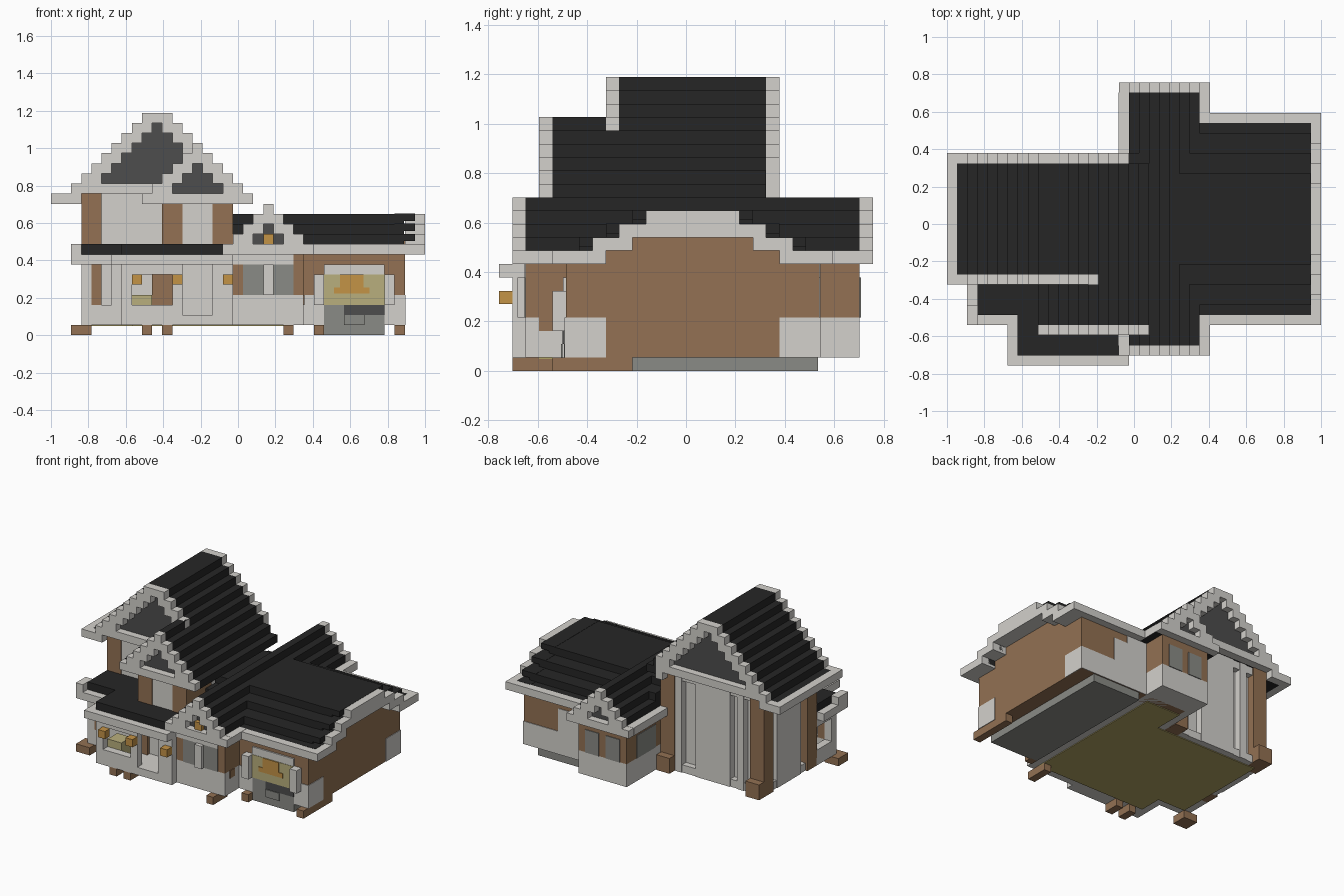
import bpy
import bmesh

old = bpy.data.objects.get("Cube")
if old:
    bpy.data.objects.remove(old, do_unlink=True)

# One block of the house grid, 37 blocks across the longest side
UNIT = 2 / 37


def material(name, code):
    values = [int(code[i:i + 2], 16) / 255 for i in range(0, 6, 2)]
    color = [(v / 12.92 if v < .04 else ((v + .055) / 1.055) ** 2.4) for v in values] + [1]
    mat = bpy.data.materials.new(name)
    mat.use_nodes = True
    mat.diffuse_color = color
    shader = mat.node_tree.nodes["Principled BSDF"]
    shader.inputs["Base Color"].default_value = color
    shader.inputs["Roughness"].default_value = .9
    return mat


white = material("pale plaster", "d3d1cc")
dark = material("roof charcoal", "262626")
slate = material("gable slate", "4d4d4d")
brown = material("timber brown", "937153")
gold = material("lantern gold", "c49346")
glass = material("amber glass", "b9af7d")
stone = material("stone grey", "8a8b86")
olive = material("olive floor", "b0a264")


# Builds one object from boxes given as (x pair, y pair, z pair) in blocks
def part(name, mat, *boxes):
    bm = bmesh.new()
    for xs, ys, zs in boxes:
        made = bmesh.ops.create_cube(bm, size=1)["verts"]
        for v in made:
            x, y, z = (p[0] if c < 0 else p[1] for p, c in zip((xs, ys, zs), v.co))
            v.co = ((x - 18.5) * UNIT, (y - 14) * UNIT, z * UNIT)
    mesh = bpy.data.meshes.new(name)
    bm.to_mesh(mesh)
    bm.free()
    mesh.materials.append(mat)
    obj = bpy.data.objects.new(name, mesh)
    bpy.context.collection.objects.link(obj)
    return obj


# Stepped roof with its ridge along y, and pale trim around slate gable ends;
# each end gives its outer y, its direction and how far right its trim may reach
def gable_roof(name, center, base, rows, front, back, ends):
    shell, trim, infill = [], [], []
    for step, half in enumerate(rows):
        zs = (base + step, base + step + 1)
        left, right = center - half, center + half
        inner = (left + 2, right - 2)
        shell.append(((left, right), (front + 1, back - 1), zs))
        solid = step == 0 or inner[1] <= inner[0]
        for outer, inward, limit in ends:
            ys = sorted((outer, outer + inward))
            for low, high in [(left, right)] if solid else [(left, inner[0]), (inner[1], right)]:
                if low < limit:
                    trim.append(((low, min(high, limit)), ys, zs))
            if not solid:
                face = outer + inward
                infill.append((inner, (face - .05, face + .05), zs))
    part(name + "_shell", dark, *shell)
    part(name + "_trim", white, *trim)
    part(name + "_gable_infill", slate, *infill)


# Tall block: roof, eaves and walls
ROOF = 14
gable_roof("tall_roof", 10.5, ROOF, [8.5 - n for n in range(8)], 8, 21,
           [(8, 1, 15), (21, -1, 18)])
part("tall_eave_shell", dark, ((1, 3), (9, 20), (13, ROOF)), ((17, 20), (9, 20), (13, ROOF)))
part("tall_eave_trim", white, ((0, 1), (8, 21), (13, ROOF)), ((17, 18), (20, 21), (13, ROOF)),
     *[((1, 3), ys, (13, ROOF)) for ys in ((8, 9), (20, 21))])
part("tall_core", white, ((4, 17.5), (9.2, 19), (1, ROOF)))
part("tall_corner_posts", brown,
     *[((3, 5), ys, (1, ROOF)) for ys in ((9, 11), (18, 20))],
     ((16, 18), (18, 20), (1, ROOF)),
     *[(xs, (20, 21), (1, 3)) for xs in ((3, 5), (16, 17.9))])
part("tall_back_boards", white,
     *[(xs, (18.5, 19.9), (1, ROOF)) for xs in ((6, 7), (8, 13), (15, 16))],
     *[((5, 16), (18.5, 19.8), zs) for zs in ((1, 2), (13, ROOF))])
part("tall_side_boards", white, ((3.2, 5), (12, 17), (1, ROOF)),
     ((3.3, 5), (11, 18), (1, 2)))

# Dormer on the front of the tall block
gable_roof("dormer_roof", 14.5, 13, [5.5 - n for n in range(6)], 3, 15, [(3, 1, 20)])
part("dormer_wall", white, ((12, 17), (4.1, 10), (8, 13)))
part("dormer_posts", brown, *[(xs, (4, 9.2), (8, 13)) for xs in ((11, 13), (16, 18))])

# Low porch roof
part("porch_roof_slab", white, ((2, 18), (4, 9), (7, 8)), ((6, 18), (0, 4), (7, 8)),
     ((2, 3), (4, 6), (8, 9)))
part("porch_roof_top", dark, ((3, 17), (5, 9.1), (8, 9)), ((7, 17), (1, 5), (8, 9)))

# Porch parapets, columns and headers, with a wider opening on the right
part("porch_base", white, ((3, 18), (5, 9.1), (1, 2)), ((7, 18), (1, 5), (1, 2)),
     ((7, 13), (1, 2), (2, 3)), ((3, 4), (5, 9), (2, 3)), ((3, 7), (5, 6), (2, 3)),
     ((7, 8), (2, 5), (2, 3)))
part("porch_columns", white, ((7, 8), (1, 2), (3, 7)), ((12, 13), (1, 2), (3, 7)),
     ((16, 18), (1, 2), (2, 7)),
     *[(xs, (5, 6), (3, 7)) for xs in ((3, 4), (6, 8))],
     ((7, 13), (1, 2), (6, 7)), ((7, 8), (2, 5), (6, 7)), ((3, 4), (6, 9), (6, 7)))
part("porch_inner_wall", white, ((8, 18), (5, 9), (2, 7)))
part("porch_inner_posts", brown, ((4, 5), (5, 6), (3, 7)), ((10, 12), (4.5, 5.2), (2, 7)))
part("porch_bench", glass, ((8, 10), (2, 4), (2, 4)))
part("porch_lanterns", gold, *[((x, x + 1), (0, 1), (5, 6)) for x in (8, 12, 17)])

# Entry and rear wing share one ridge
gable_roof("entry_roof", 21.5, 8, [4.5 - n for n in range(5)], 1, 28,
           [(1, 1, 26), (28, -1, 26)])
part("entry_eave_trim", white,
     *[(xs, ys, (8, 9.02)) for xs in ((16.97, 18), (25, 26.03)) for ys in ((2, 5), (24, 27))],
     ((16.97, 18), (20, 24), (8, 9.02)))
part("entry_gable_lantern", gold, ((21, 22), (1.4, 2), (9, 10)))
part("wing_wall_lower", white, ((18, 25), (2, 27), (1, 4)))
part("wing_wall_upper", brown, ((18, 25), (2, 27), (4, 8)))
part("entry_side_post", brown, ((24, 25.08), (3, 4), (3, 4)))
part("wing_side_window", stone, ((17.92, 18), (21, 25), (4, 7)))
for side, end in (("front", 2), ("back", 27)):
    part(side + "_wing_windows", stone,
         *[(xs, (end - .1, end + .1), (4, 7)) for xs in ((19, 21), (22, 24))])
part("entry_header", white, ((18, 24), (1.9, 2), (7, 8)))
part("entry_mullion", white, ((21, 22), (1.4, 2), (4, 7)))

# Long body: walls with pale lower corners
part("body_wall", brown, ((19, 35), (5, 24), (1, 8)),
     ((30, 35), (8, 21), (8, 9)), ((30, 35), (10, 19), (9, 10)))
part("body_lower_corners", white, ((25, 35.08), (4.92, 8), (1, 4)), ((25, 35.08), (21, 24.08), (1, 4)),
     ((25, 30), (23, 24.08), (4, 7)), ((25, 28), (23, 24.08), (7, 8)))

# Long body roof: stepped, with ridge along x; the shell laps over the trim
shell, trim = [], []
for step, (near, far) in enumerate(((4, 25), (7, 22), (9, 20), (11, 18))):
    zs = (8 + step, 9 + step)
    lap = (zs[0] + .3, zs[1] + .03)
    low_edge, high_edge = (near - 1, far + 1) if step else (near + 1, far - 1)
    spans = [(near, far)]
    if step < 2:
        depth = 4 - step
        spans = [(near, near + depth), (far - depth, far)]
    shell.append(((18, 34.9), (low_edge, high_edge), zs))
    for low, high in spans:
        trim.append(((35, 37), (low, high), zs))
        shell.append(((34, 36), (low_edge if low == near else low,
                                 high_edge if high == far else high), lap))
trim += [((25, 36), ys, (8, 9)) for ys in ((4, 5), (24, 25))]
part("body_roof_shell", dark, *shell)
part("body_roof_trim", white, *trim)

# Bay window with hearth below
part("bay_window_frame", white, ((26, 27), (4, 5), (3, 6)), ((33, 34), (4, 5), (3, 6)),
     ((27, 33), (4.8, 5), (6, 7)))
part("bay_window_glass", glass, ((27, 33), (4.75, 4.9), (3, 6)))
part("bay_window_lamp", gold, ((28, 31.5), (4.65, 4.75), (4.1, 4.7)),
     ((28.6, 30.9), (4.65, 4.75), (4.7, 6)))
part("hearth", stone, ((27, 33), (4.85, 5), (0, 3)))
part("hearth_opening", slate, ((29, 33), (4.75, 4.85), (2, 3)))
part("hearth_logs", stone, ((29, 31), (4.65, 4.75), (1, 2)))

# Foundations, floor and timber feet
part("foundation", stone, ((26, 33), (5, 23.9), (0, 1)))
part("floor", olive, ((4, 24), (6, 19), (.9, 1)), ((8, 24), (3, 6), (.9, 1)),
     ((19, 24), (19, 23), (.9, 1)))
part("timber_feet", brown, ((2, 4), (4, 6), (0, 1)),
     ((9, 10), (1, 3), (0, 1)), ((11, 12), (1, 3), (0, 1)), ((23, 24), (1, 4), (0, 1)),
     ((26, 27), (4, 5), (0, 1)), ((34, 35), (4, 10), (0, 1)))
